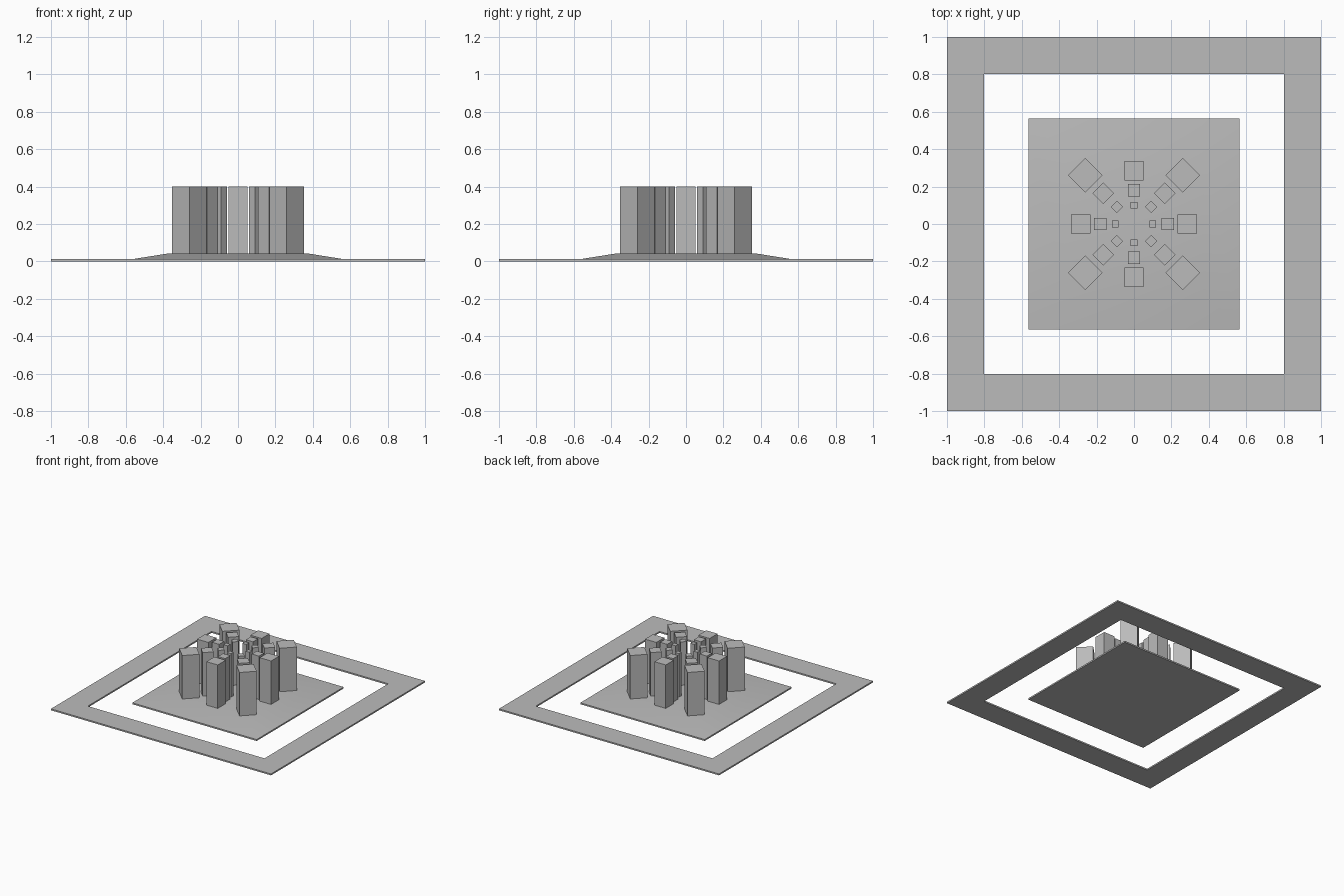
import bpy, bmesh
from math import pi, sqrt, cos, sin

cube = bpy.data.objects.get("Cube")
if cube:
    bpy.data.objects.remove(cube)

# Single grey stone colour
stone = bpy.data.materials.new("grey_stone")
stone.use_nodes = True
GREY = (0.5, 0.5, 0.5, 1)
stone.diffuse_color = GREY
stone.node_tree.nodes["Principled BSDF"].inputs["Base Color"].default_value = GREY

EDGE, PLATEAU, TOP = 0.012, 0.043, 0.4


def finish(name, bm):
    bmesh.ops.recalc_face_normals(bm, faces=bm.faces)
    mesh = bpy.data.meshes.new(name)
    bm.to_mesh(mesh)
    bm.free()
    mesh.materials.append(stone)
    obj = bpy.data.objects.new(name, mesh)
    bpy.context.collection.objects.link(obj)
    return obj


def square_rings(name, rings, closed):
    """Skin nested squares given as (half width, height)."""
    bm = bmesh.new()
    loops = [[bm.verts.new((sx * h, sy * h, z))
              for sx, sy in ((-1, -1), (1, -1), (1, 1), (-1, 1))]
             for h, z in rings]
    pairs = list(zip(loops, loops[1:]))
    if closed:
        pairs.append((loops[-1], loops[0]))
    else:
        bm.faces.new(loops[0])
        bm.faces.new(loops[-1])
    for a, b in pairs:
        for i in range(4):
            j = (i + 1) % 4
            bm.faces.new((a[i], a[j], b[j], b[i]))
    return finish(name, bm)


def pillar(name, x, y, angle, side):
    bm = bmesh.new()
    bmesh.ops.create_cube(bm, size=1)
    obj = finish(name, bm)
    obj.location = (x, y, (TOP + PLATEAU) / 2)
    obj.rotation_euler.z = angle
    obj.scale = (side, side, TOP - PLATEAU)


# Outer frame lying on the ground
square_rings("outer_frame", [(1, 0), (1, EDGE), (0.803, EDGE), (0.803, 0)], True)

# Platform with gently sloped, softly shaded borders
platform = square_rings("platform", [(0.565, 0), (0.565, EDGE), (0.37, PLATEAU)], False)
bpy.ops.object.select_all(action="DESELECT")
platform.select_set(True)
bpy.context.view_layer.objects.active = platform
bpy.ops.object.shade_smooth_by_angle()

# Three rings of eight pillars, larger on the diagonals
for ring, scale in (("outer", 1), ("middle", 0.633), ("inner", 0.35)):
    for i in range(8):
        radius, side = (0.368, 0.13) if i % 2 else (0.285, 0.103)
        a = i * pi / 4
        pillar(f"{ring}_pillar_{i + 1}", radius * scale * cos(a),
               radius * scale * sin(a), a, side * scale)
